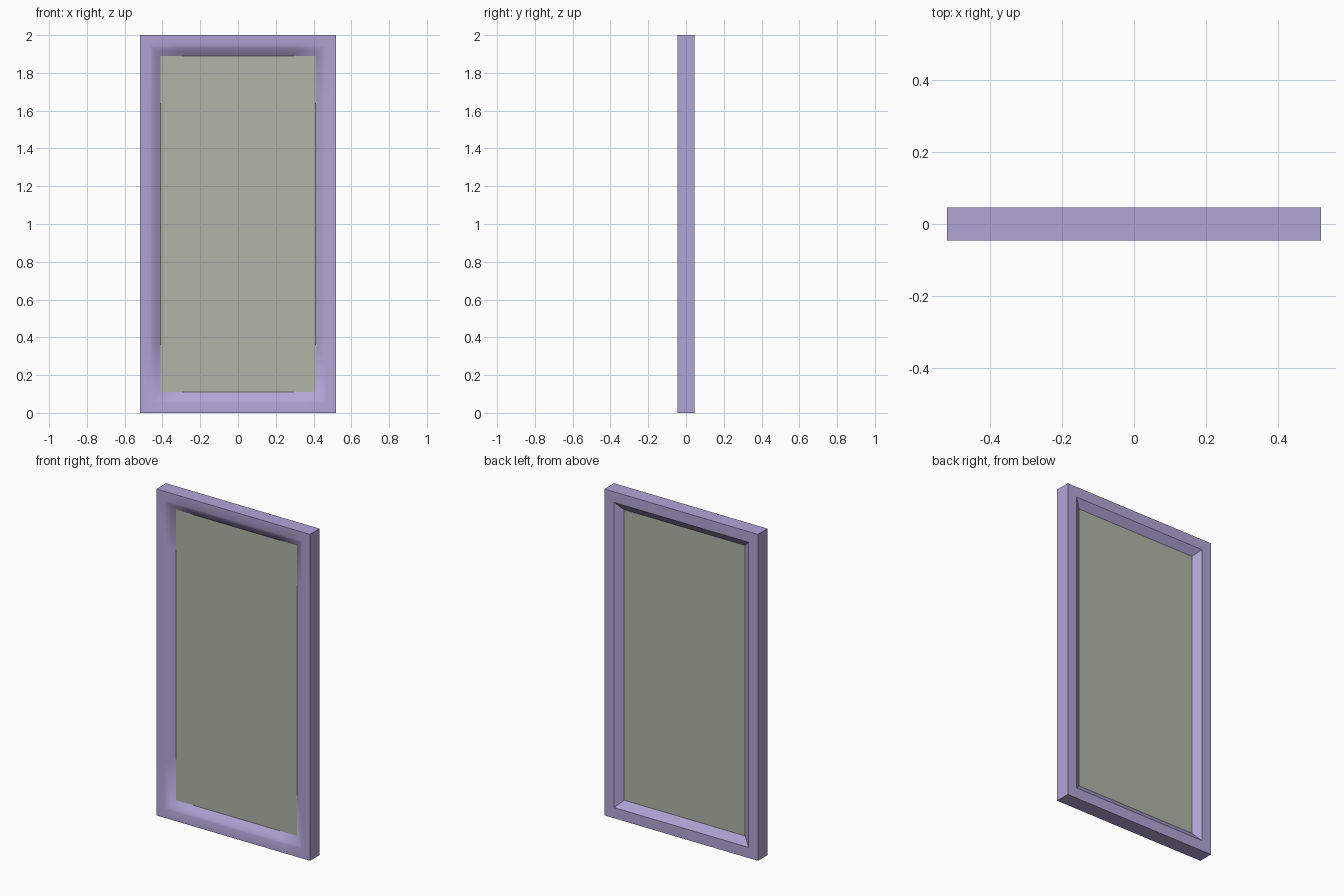
import bpy
import bmesh

if "Cube" in bpy.data.objects:
    bpy.data.objects.remove(bpy.data.objects["Cube"])

W, H = 0.52, 2.0        # half width, height
D = 0.046               # half depth
P = 0.013               # half thickness of the panel
INSET = 0.11            # visible frame width


def material(name, rgb):
    m = bpy.data.materials.new(name)
    m.diffuse_color = (*rgb, 1)
    m.use_nodes = True
    m.node_tree.nodes["Principled BSDF"].inputs["Base Color"].default_value = m.diffuse_color
    return m


def add_object(name, bm, mat):
    bmesh.ops.recalc_face_normals(bm, faces=bm.faces)
    me = bpy.data.meshes.new(name)
    bm.to_mesh(me)
    bm.free()
    me.materials.append(mat)
    ob = bpy.data.objects.new(name, me)
    bpy.context.collection.objects.link(ob)
    return ob


def ring(bm, inset, y):
    """Rectangular loop of vertices, with extra points near each corner."""
    x, lo, hi = W - inset, inset, H - inset
    corners = [(-x, lo), (x, lo), (x, hi), (-x, hi)]
    verts = []
    for i, a in enumerate(corners):
        b = corners[(i + 1) % 4]
        for t in (0, 0.15, 0.85):
            verts.append(bm.verts.new((a[0] + (b[0] - a[0]) * t, y,
                                       a[1] + (b[1] - a[1]) * t)))
    return verts


# Frame: closed section swept round the rectangle, soft front and crisp back
front = [(0, -D), (0.055, -D), (0.067, -0.042), (0.088, -0.029), (INSET, -P)]
back = [(INSET, P), (0.065, D), (0, D)]
profile = front + back
bm = bmesh.new()
rings = [ring(bm, *p) for p in profile]
n = len(rings[0])
for k, a in enumerate(rings):
    b = rings[(k + 1) % len(rings)]
    for i in range(n):
        j = (i + 1) % n
        f = bm.faces.new((a[i], a[j], b[j], b[i]))
        f.smooth = k < len(front) - 1
for e in bm.edges:
    e.smooth = all(f.smooth for f in e.link_faces)
add_object("frame", bm, material("frame_lilac", (0.44, 0.38, 0.68)))

# Panel filling the opening
bm = bmesh.new()
bmesh.ops.create_cube(bm, size=1)
for v in bm.verts:
    v.co = (v.co.x * 2 * (W - INSET), v.co.y * 2 * P,
            v.co.z * (H - 2 * INSET) + H / 2)
add_object("panel", bm, material("panel_grey_green", (0.44, 0.46, 0.38)))
